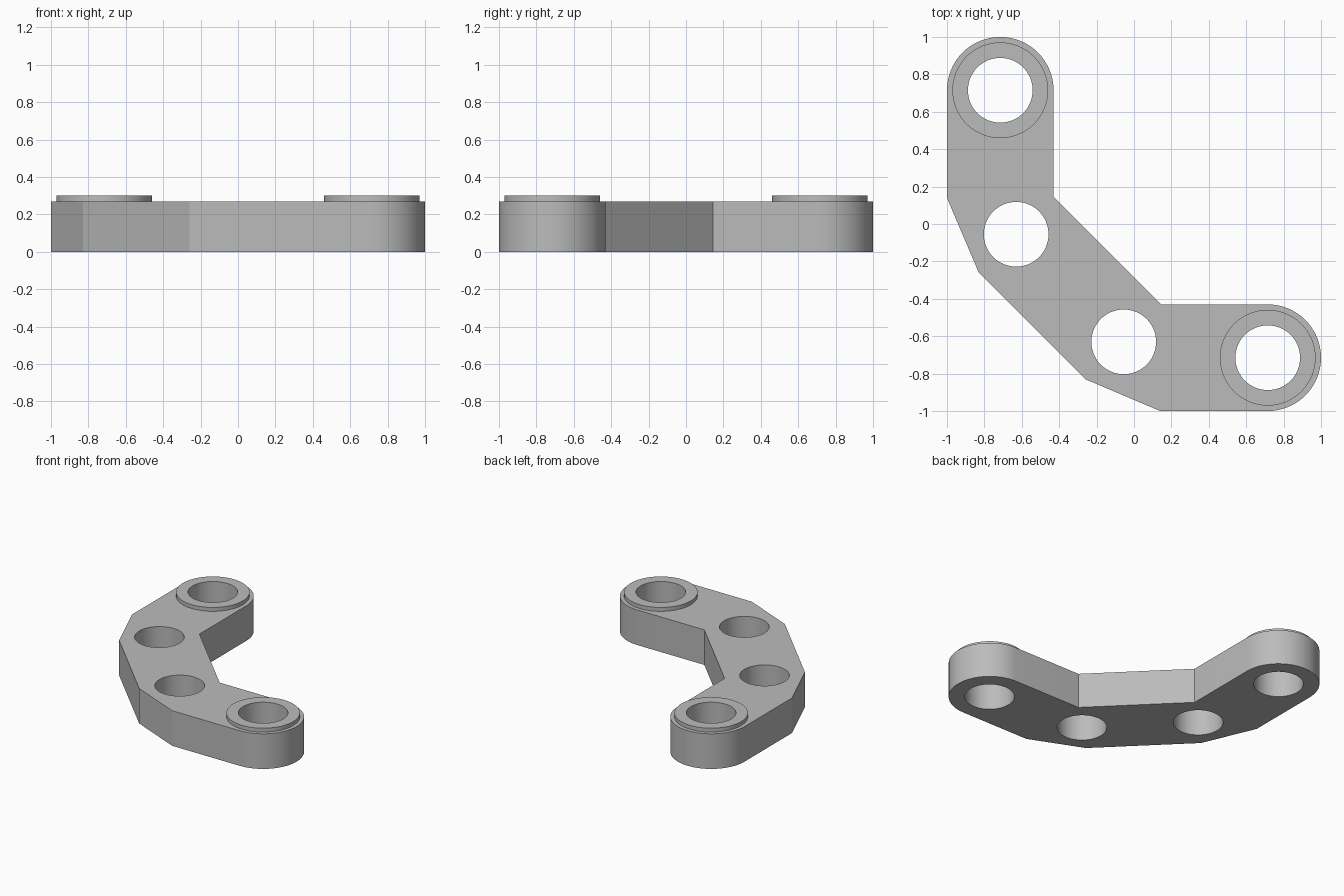
import bpy, bmesh, math

if "Cube" in bpy.data.objects:
    bpy.data.objects.remove(bpy.data.objects["Cube"], do_unlink=True)

GREY = (0.5, 0.5, 0.5, 1)
mat = bpy.data.materials.new("plain grey")
mat.use_nodes = True
mat.diffuse_color = GREY
mat.node_tree.nodes["Principled BSDF"].inputs["Base Color"].default_value = GREY

PLATE_TOP, BOSS_TOP = 0.27, 0.30
END, END_R, BOSS_R, HOLE_R = 0.715, 0.285, 0.256, 0.173


def arc(cx, cy, r, start, sweep, n):
    return [(cx + r * math.cos(math.radians(start + sweep * i / n)),
             cy + r * math.sin(math.radians(start + sweep * i / n))) for i in range(n + 1)]


def circle(cx, cy, r):
    return arc(cx, cy, r, 0, 360, 64)[:-1]


def slab(name, loops, z0, z1, open_bottom=False):
    """Extrude an outline with holes between two heights."""
    curve = bpy.data.curves.new(name, "CURVE")
    curve.dimensions = "2D"
    curve.fill_mode = "BOTH"
    curve.extrude = (z1 - z0) / 2
    for loop in loops:
        spline = curve.splines.new("POLY")
        spline.points.add(len(loop) - 1)
        for point, (x, y) in zip(spline.points, loop):
            point.co = (x, y, 0, 1)
        spline.use_cyclic_u = True
    obj = bpy.data.objects.new(name, curve)
    bpy.context.collection.objects.link(obj)
    bpy.ops.object.select_all(action="DESELECT")
    obj.select_set(True)
    bpy.context.view_layer.objects.active = obj
    bpy.ops.object.convert(target="MESH")
    obj = bpy.context.view_layer.objects.active
    bm = bmesh.new()
    bm.from_mesh(obj.data)
    bmesh.ops.remove_doubles(bm, verts=bm.verts, dist=0.0005)
    bmesh.ops.translate(bm, verts=bm.verts, vec=(0, 0, (z0 + z1) / 2))
    bmesh.ops.recalc_face_normals(bm, faces=bm.faces)
    if open_bottom:
        under = [f for f in bm.faces if f.normal.z < -0.9]
        bmesh.ops.delete(bm, geom=under, context="FACES")
    bm.to_mesh(obj.data)
    bm.free()
    obj.data.materials.clear()
    obj.data.materials.append(mat)
    bpy.ops.object.shade_smooth_by_angle(angle=math.radians(18))


# Half the bent outline, mirrored across the diagonal
half = [(-0.43, 0.145)] + arc(-END, END, END_R, 0, 180, 32) + [(-1, 0.14), (-0.83, -0.26)]
outline = half + [(y, x) for x, y in reversed(half)]
ends = [(-END, END), (END, -END)]
middle = [(-0.63, -0.055), (-0.055, -0.63)]

# Plate with four through holes
slab("bent_plate", [outline] + [circle(x, y, HOLE_R) for x, y in ends + middle], 0, PLATE_TOP)

# Raised ring around each end hole
for name, (x, y) in zip(("back_boss", "front_boss"), ends):
    slab(name, [circle(x, y, BOSS_R), circle(x, y, HOLE_R)], PLATE_TOP, BOSS_TOP, True)
